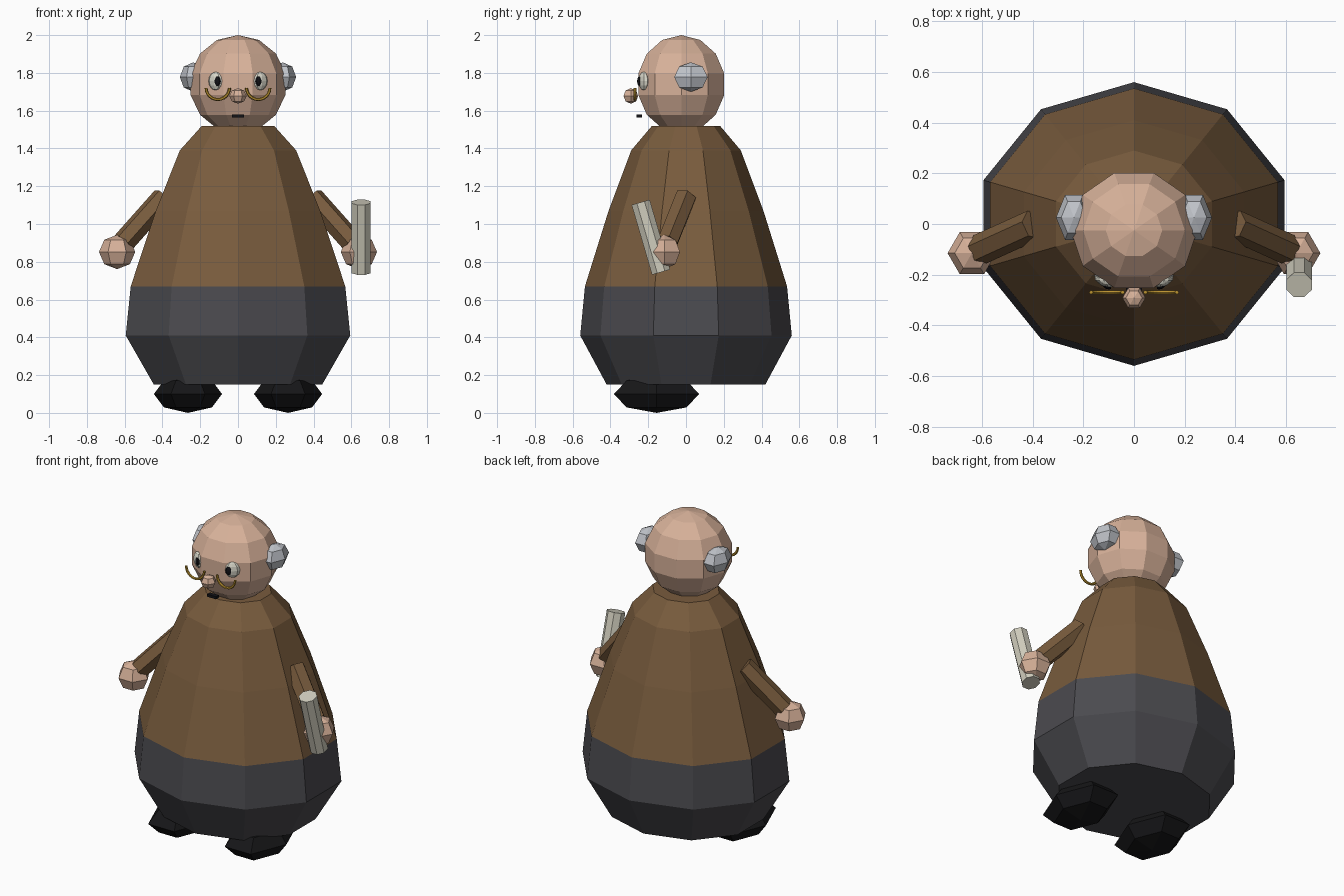
import bpy, math
from mathutils import Matrix, Vector

if "Cube" in bpy.data.objects:
    bpy.data.objects.remove(bpy.data.objects["Cube"])


def material(name, rgb):
    m = bpy.data.materials.new(name)
    m.diffuse_color = (*rgb, 1)
    m.use_nodes = True
    m.node_tree.nodes["Principled BSDF"].inputs["Base Color"].default_value = m.diffuse_color
    return m


SKIN = material("skin", (0.68, 0.44, 0.32))
BROWN = material("brown_cloth", (0.19, 0.106, 0.047))
CHARCOAL = material("charcoal_cloth", (0.070, 0.069, 0.078))
BLACK = material("shoe_black", (0.008, 0.008, 0.009))
GREY = material("grey_hair", (0.53, 0.55, 0.59))
GOLD = material("gold", (0.50, 0.29, 0.03))
PAPER = material("parchment", (0.63, 0.61, 0.51))
WHITE = material("eye_white", (0.68, 0.67, 0.58))
DARK = material("dark_feature", (0.006, 0.006, 0.008))


def build(name, verts, faces, mats, matrix=Matrix()):
    me = bpy.data.meshes.new(name)
    me.from_pydata([matrix @ Vector(v) for v in verts], [], faces)
    for m in mats:
        me.materials.append(m)
    ob = bpy.data.objects.new(name, me)
    bpy.context.collection.objects.link(ob)
    return ob


def lathe(name, profile, segs, mats, matrix=Matrix(), start=0.0, scale=(1, 1)):
    """Spin (radius, z) points, listed bottom to top, about z; radius 0 makes a pole."""
    verts, rings, faces = [], [], []
    for r, z in profile:
        n = 1 if r == 0 else segs
        rings.append([len(verts) + i for i in range(n)])
        for i in range(n):
            a = start + math.tau * i / segs
            verts.append((r * scale[0] * math.cos(a), r * scale[1] * math.sin(a), z))
    for lo, hi in zip(rings, rings[1:]):
        for i in range(segs):
            j = (i + 1) % segs
            if len(lo) == 1:
                faces.append((lo[0], hi[j], hi[i]))
            elif len(hi) == 1:
                faces.append((lo[i], lo[j], hi[0]))
            else:
                faces.append((lo[i], lo[j], hi[j], hi[i]))
    if len(rings[0]) > 1:
        faces.append(tuple(reversed(rings[0])))
    if len(rings[-1]) > 1:
        faces.append(tuple(rings[-1]))
    return build(name, verts, faces, mats, matrix)


def ball(name, loc, radii, segs, rings, mat, turn=0.0):
    prof = [(0, -radii[2])]
    for k in range(1, rings):
        a = math.pi * k / rings
        prof.append((math.sin(a), -radii[2] * math.cos(a)))
    prof.append((0, radii[2]))
    mtx = Matrix.Translation(loc) @ Matrix.Rotation(turn, 4, 'Z')
    return lathe(name, prof, segs, [mat], mtx, 0, radii[:2])


def rod(name, a, b, radius, segs, mat, start=0.0):
    a, b = Vector(a), Vector(b)
    d = b - a
    mtx = Matrix.Translation(a) @ d.to_track_quat('Z', 'Y').to_matrix().to_4x4()
    return lathe(name, [(radius, 0), (radius, d.length)], segs, [mat], mtx, start)


# body: ten-sided robe over dark trousers, coloured by height
body = lathe("body",
             [(0.42, 0.15), (0.56, 0.41), (0.535, 0.67), (0.41, 1.07), (0.29, 1.39), (0.18, 1.52)],
             10, [BROWN, CHARCOAL], start=math.pi / 2, scale=(1.116, 1))
for p in body.data.polygons:
    p.material_index = 1 if p.center.z < 0.67 else 0

# head and nose
ball("head", (0, -0.025, 1.74), (0.257, 0.245, 0.26), 10, 7, SKIN)
ball("nose", (0, -0.292, 1.678), (0.046, 0.045, 0.041), 6, 4, SKIN)

# mouth
build("mouth",
      [(x, y, z) for x in (-0.031, 0.031) for y in (-0.262, -0.234) for z in (1.563, 1.579)],
      [(0, 1, 3, 2), (4, 6, 7, 5), (0, 4, 5, 1), (2, 3, 7, 6), (0, 2, 6, 4), (1, 5, 7, 3)], [DARK])

for s, side in ((-1, "left"), (1, "right")):
    # hair tuft
    ball(side + "_hair_tuft", (s * 0.237, 0.026, 1.778), (0.071, 0.102, 0.078), 6, 4, GREY)
    # eye and pupil
    ball(side + "_eye", (s * 0.118, -0.224, 1.757), (0.044, 0.022, 0.049), 8, 6, WHITE, s * 0.5)
    ball(side + "_pupil", (s * 0.108, -0.246, 1.756), (0.020, 0.010, 0.026), 8, 6, DARK, s * 0.5)
    # spectacle rim: lower half of a thin ring
    verts, faces, n, m = [], [], 12, 6
    for i in range(n + 1):
        a = math.pi + math.pi * i / n
        for k in range(m):
            b = math.tau * k / m
            r = 0.062 + 0.008 * math.cos(b)
            verts.append((s * 0.107 + r * math.cos(a), -0.27 + 0.008 * math.sin(b),
                          1.721 + r * math.sin(a)))
    for i in range(n):
        for k in range(m):
            l = (k + 1) % m
            faces.append((i * m + k, i * m + l, i * m + m + l, i * m + m + k))
    faces += [tuple(reversed(range(m))), tuple(range(n * m, n * m + m))]
    build(side + "_spectacle_rim", verts, faces, [GOLD])
    # arm, hand, shoe
    rod(side + "_arm", (s * 0.395, -0.003, 1.14), (s * 0.608, -0.1, 0.90), 0.061, 6, BROWN)
    ball(side + "_hand", (s * 0.64, -0.115, 0.852), (0.096, 0.096, 0.091), 6, 4, SKIN)
    ball(side + "_shoe", (s * 0.265, -0.156, 0.1), (0.18, 0.26, 0.1), 6, 4, BLACK)

# rolled scroll held in the right hand
rod("scroll", (0.652, -0.132, 0.745), (0.652, -0.24, 1.115), 0.054, 8, PAPER, math.pi / 8)
